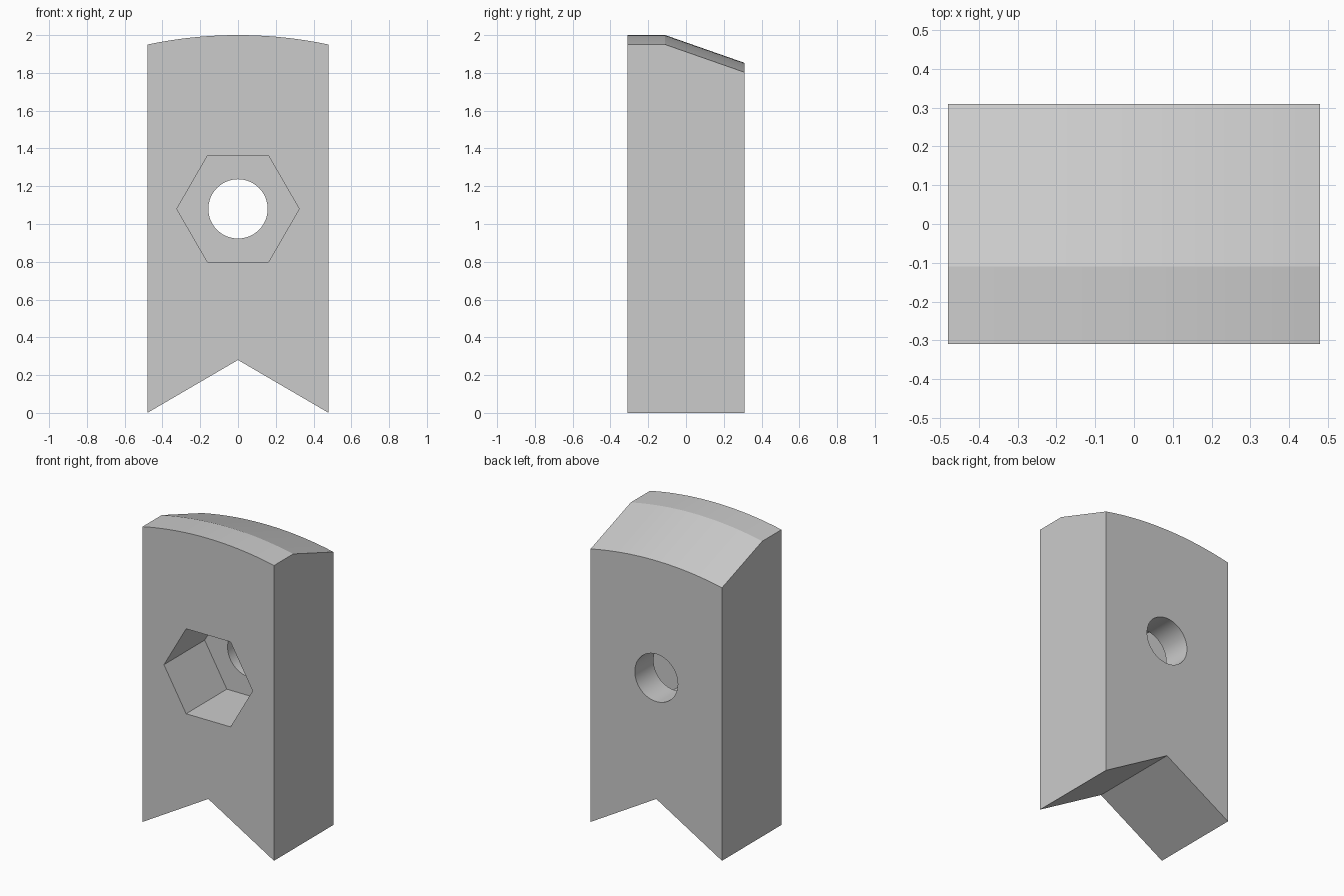
import bpy, bmesh, math

cube = bpy.data.objects.get("Cube")
if cube:
    bpy.data.objects.remove(cube)

HALF_W, HALF_D = 0.48, 0.31
CREST_Y = -0.11          # where the crown starts sloping down
POCKET_FLOOR_Y = 0.115
HOLE_Z = 1.08

# Single grey material
grey = bpy.data.materials.new("plain_grey")
grey.use_nodes = True
colour = (0.6, 0.6, 0.6, 1)
grey.diffuse_color = colour
grey.node_tree.nodes["Principled BSDF"].inputs["Base Color"].default_value = colour


def outline(drop, steps=32):
    """Notched foot, straight sides and an arched crown lowered by drop."""
    sagitta = 0.05
    radius = (HALF_W ** 2 + sagitta ** 2) / (2 * sagitta)
    points = [(-HALF_W, 0), (0, 0.28), (HALF_W, 0)]
    for i in range(steps + 1):
        x = HALF_W * (1 - 2 * i / steps)
        points.append((x, 2 - drop - radius + math.sqrt(radius ** 2 - x * x)))
    return points


def loft(name, sections):
    """Skin equal outlines placed along y, and cap both ends."""
    bm = bmesh.new()
    rings = [[bm.verts.new((x, y, z)) for x, z in pts] for y, pts in sections]
    for a, b in zip(rings, rings[1:]):
        for i in range(len(a)):
            j = (i + 1) % len(a)
            # the crown drops only at the back, so the foot stays straight
            bm.faces.new((a[i], a[j], b[j], b[i]))
    bm.faces.new(rings[0])
    bm.faces.new(rings[-1])
    bmesh.ops.recalc_face_normals(bm, faces=bm.faces)
    mesh = bpy.data.meshes.new(name)
    bm.to_mesh(mesh)
    bm.free()
    mesh.materials.append(grey)
    obj = bpy.data.objects.new(name, mesh)
    bpy.context.collection.objects.link(obj)
    return obj


def polygon(radius, sides):
    return [(radius * math.cos(math.tau * i / sides),
             HOLE_Z + radius * math.sin(math.tau * i / sides)) for i in range(sides)]


# Block with sloping rear crown
block = loft("clamp_block", [(-HALF_D, outline(0)), (CREST_Y, outline(0)),
                             (HALF_D, outline(0.147))])

# Hexagonal nut pocket in front, round bolt hole right through
pocket = loft("pocket_cutter", [(-0.5, polygon(0.324, 6)), (POCKET_FLOOR_Y, polygon(0.324, 6))])
hole = loft("hole_cutter", [(-0.6, polygon(0.157, 64)), (0.6, polygon(0.157, 64))])

bpy.context.view_layer.objects.active = block
for cutter in (pocket, hole):
    cutter.hide_render = True
    mod = block.modifiers.new(cutter.name, 'BOOLEAN')
    mod.operation = 'DIFFERENCE'
    mod.solver = 'EXACT'
    mod.object = cutter
    bpy.ops.object.modifier_apply(modifier=mod.name)
    bpy.data.objects.remove(cutter)

# Smooth the crown and the bolt hole, keep the corners crisp
bpy.ops.object.select_all(action='DESELECT')
block.select_set(True)
bpy.ops.object.shade_smooth_by_angle(angle=math.radians(15))
